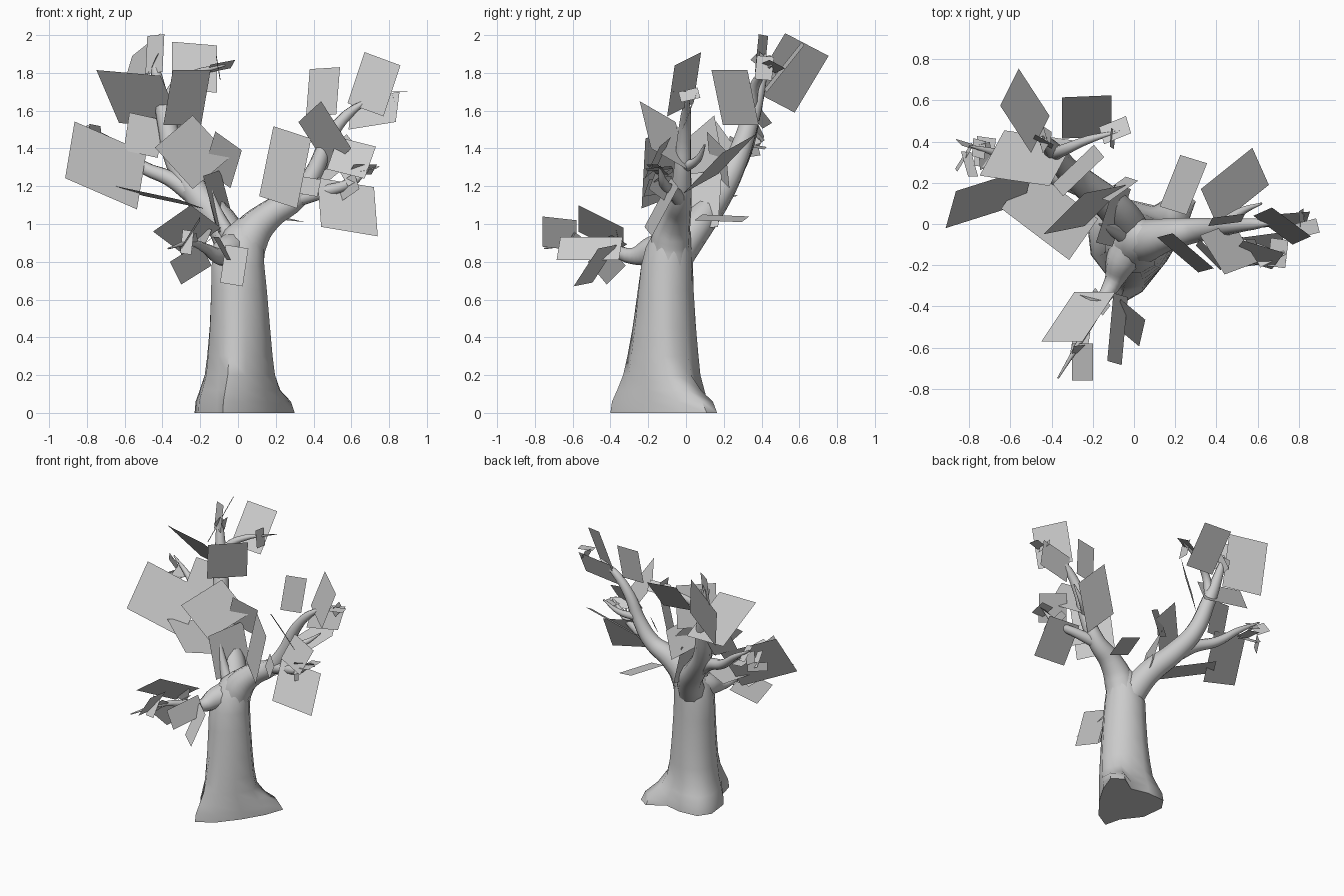
import bpy
import bmesh
import math
import random
from mathutils import Vector

random.seed(4)

cube = bpy.data.objects.get("Cube")
if cube:
    bpy.data.objects.remove(cube, do_unlink=True)

# One plain grey for bark and foliage
GREY = (0.6, 0.6, 0.6, 1.0)
grey = bpy.data.materials.new("plain grey")
grey.use_nodes = True
grey.diffuse_color = GREY
shader = next(n for n in grey.node_tree.nodes if n.type == "BSDF_PRINCIPLED")
shader.inputs["Base Color"].default_value = GREY
shader.inputs["Roughness"].default_value = 0.8


def add_mesh_object(name, bm):
    mesh = bpy.data.meshes.new(name)
    bm.to_mesh(mesh)
    bm.free()
    mesh.materials.append(grey)
    obj = bpy.data.objects.new(name, mesh)
    bpy.context.collection.objects.link(obj)
    return obj


def build_trunk():
    """Loft a lobed root outline into a round upper trunk."""
    outline = [(-.08, -.40), (-.11, -.28), (-.21, -.15), (-.23, .02),
               (-.17, .11), (-.03, .12), (.1, .09), (.22, .165),
               (.3, .11), (.25, -.03), (.16, -.18), (.04, -.33)]
    low_root = (6, 7, 8)  # corners of the root that sinks quickly into the trunk
    # height, centre x, centre y, radius x, radius y, share of root outline
    levels = [(0, 0, -.12, .16, .17, 1), (.06, 0, -.12, .155, .17, .93),
              (.12, .005, -.12, .15, .17, .7), (.2, .01, -.12, .148, .165, .45),
              (.3, .01, -.115, .148, .16, .32), (.45, .01, -.11, .146, .15, .2),
              (.65, .005, -.105, .143, .14, .1), (.78, 0, -.1, .142, .138, .03),
              (.88, .01, -.09, .13, .125, 0), (.97, .03, -.07, .1, .095, 0),
              (1.03, .05, -.06, .05, .045, 0)]
    bm = bmesh.new()
    rings = []
    for z, cx, cy, rx, ry, share in levels:
        ring = []
        for i, corner in enumerate(outline):
            angle = math.radians(-107) - i * math.tau / len(outline)
            round_point = Vector((cx + rx * math.cos(angle), cy + ry * math.sin(angle)))
            blend = share ** 2 if i in low_root else share
            point = round_point.lerp(Vector(corner), blend)
            ring.append(bm.verts.new((point.x, point.y, z)))
        rings.append(ring)
    for lower, upper in zip(rings, rings[1:]):
        for i in range(len(outline)):
            j = (i + 1) % len(outline)
            bm.faces.new((lower[i], lower[j], upper[j], upper[i]))
    bm.faces.new(rings[0])
    bm.faces.new(rings[-1])
    bmesh.ops.recalc_face_normals(bm, faces=bm.faces)
    trunk = add_mesh_object("trunk", bm)
    bpy.context.view_layer.objects.active = trunk
    trunk.select_set(True)
    bpy.ops.object.shade_smooth_by_angle(angle=math.radians(60))
    trunk.select_set(False)


def build_branch(name, points):
    """Tapered tube through points of x, y, z and radius."""
    curve = bpy.data.curves.new(name, "CURVE")
    curve.dimensions = "3D"
    curve.bevel_depth = 1.0
    curve.bevel_resolution = 3
    curve.resolution_u = 5
    curve.use_fill_caps = True
    spline = curve.splines.new("BEZIER")
    spline.bezier_points.add(len(points) - 1)
    for knot, (x, y, z, radius) in zip(spline.bezier_points, points):
        knot.co = (x, y, z)
        knot.radius = radius
        knot.handle_left_type = knot.handle_right_type = "AUTO"
    curve.materials.append(grey)
    obj = bpy.data.objects.new(name, curve)
    bpy.context.collection.objects.link(obj)


def add_card(bm, centre, u, v):
    """Flat four-sided leaf card spanned by two full edge vectors."""
    c, u, v = Vector(centre), Vector(u) / 2, Vector(v) / 2
    bm.faces.new([bm.verts.new(p) for p in (c - u - v, c + u - v, c + u + v, c - u + v)])


def random_direction():
    return Vector([random.gauss(0, 1) for axis in range(3)]).normalized()


def build_foliage(name, cards, twig_spots):
    """Large placed cards, plus small scattered ones around the twigs."""
    bm = bmesh.new()
    for centre, u, v in cards:
        add_card(bm, centre, u, v)
    for spot in twig_spots:
        for repeat in range(2):
            u = random_direction()
            v = u.cross(random_direction()).normalized()
            centre = Vector(spot) + random_direction() * 0.03
            add_card(bm, centre, u * random.uniform(.09, .15), v * random.uniform(.05, .1))
    add_mesh_object(name, bm)


build_trunk()

# Limbs and twigs
build_branch("left_limb", [
    (.02, -.09, .76, .11), (.06, -.08, .93, .105), (.17, -.05, 1.05, .078),
    (.3, -.03, 1.13, .06), (.4, -.02, 1.27, .048), (.48, -.01, 1.45, .038),
    (.58, 0, 1.58, .028), (.71, .01, 1.67, .006)])
build_branch("left_twig", [
    (.3, -.03, 1.13, .045), (.45, -.07, 1.17, .035), (.6, -.12, 1.22, .025), (.71, -.14, 1.31, .005)])
build_branch("left_back_twig", [
    (.42, -.01, 1.3, .03), (.52, .06, 1.34, .02), (.62, .1, 1.42, .005)])
build_branch("rear_limb", [
    (0, -.08, .8, .1), (-.07, .05, .98, .088), (-.21, .17, 1.15, .075),
    (-.32, .26, 1.32, .062), (-.38, .34, 1.55, .05), (-.43, .4, 1.78, .03), (-.45, .42, 1.9, .006)])
build_branch("rear_twig", [
    (-.39, .34, 1.58, .035), (-.34, .36, 1.72, .028), (-.22, .41, 1.8, .02), (-.07, .45, 1.84, .005)])
build_branch("right_twig", [
    (-.24, .18, 1.16, .055), (-.36, .22, 1.24, .042), (-.5, .28, 1.3, .034),
    (-.65, .34, 1.42, .022), (-.8, .38, 1.52, .005)])
build_branch("front_limb", [
    (.01, -.06, .88, .1), (-.06, -.18, .855, .08), (-.1, -.28, .83, .045),
    (-.17, -.4, .87, .026), (-.25, -.55, .9, .016), (-.37, -.75, .87, .004)])
build_branch("fork_twig", [
    (-.03, -.06, .9, .05), (-.1, -.03, 1.04, .03), (-.17, .0, 1.25, .004)])

# Leaf cards: centre, first edge, second edge
build_foliage("right_foliage", [
    ((-.7, .13, 1.31), (.38, .12, -.165), (.05, .18, .3)),
    ((-.41, .05, 1.14), (.33, -.25, -.07), (.14, .2, -.05)),
    ((-.24, .07, 1.38), (.2, .2, .17), (-.2, -.04, .22)),
    ((-.08, .17, 1.34), (.14, .1, -.1), (.06, -.02, .2)),
    ((-.1, .04, 1.12), (.09, .28, .03), (-.08, .02, .3)),
    ((-.5, .3, 1.47), (.18, .05, -.04), (.03, .1, .2)),
], [(-.78, .38, 1.48), (-.7, .35, 1.43), (-.82, .3, 1.4)])

build_foliage("rear_foliage", [
    ((-.53, .55, 1.8), (-.15, .23, -.12), (.09, .18, .3)),
    ((-.52, .32, 1.66), (.34, -.05, -.03), (-.12, -.22, .28)),
    ((-.27, .26, 1.67), (.2, .19, 0), (.05, -.06, .29)),
    ((-.23, .52, 1.83), (.24, .01, -.02), (0, .2, .25)),
    ((-.44, .4, 1.9), (.09, -.05, .01), (.01, .02, .2)),
], [(-.1, .44, 1.81), (-.44, .41, 1.82)])

build_foliage("left_foliage", [
    ((.25, -.14, 1.3), (.2, -.17, -.065), (.075, .02, .37)),
    ((.46, -.12, 1.47), (.16, .06, -.25), (.12, -.19, .11)),
    ((.72, -.01, 1.74), (.19, -.14, -.07), (.09, .04, .27)),
    ((.45, .02, 1.7), (.16, .02, .01), (.02, .04, .25)),
    ((.58, -.13, 1.09), (.3, .04, -.05), (-.02, .14, .26)),
    ((.49, .18, 1.32), (.25, .2, .21), (.08, -.18, -.1)),
    ((.24, .19, 1.03), (.13, -.04, -.03), (.1, .25, -.01)),
    ((.72, .02, 1.6), (.25, .02, .04), (.02, .06, .16)),
    ((.6, -.15, 1.35), (.2, -.06, -.05), (.06, .08, .17)),
    ((.37, -.15, 1.2), (.12, -.12, -.02), (.02, .03, .09)),
], [(.84, 0, 1.68), (.68, -.14, 1.27), (.58, -.12, 1.22)])

build_foliage("front_foliage", [
    ((-.02, -.48, .78), (.12, -.1, -.02), (.03, .13, .2)),
    ((-.08, -.51, .87), (.07, -.02, -.12), (.03, .33, 0)),
    ((-.27, -.45, .97), (.2, 0, .14), (.16, .24, -.12)),
    ((-.25, -.67, .95), (.1, 0, .16), (0, .18, -.02)),
    ((-.25, -.42, .79), (.16, .1, .1), (.06, .1, -.12)),
], [(-.28, -.6, .89), (-.2, -.38, .9)])
